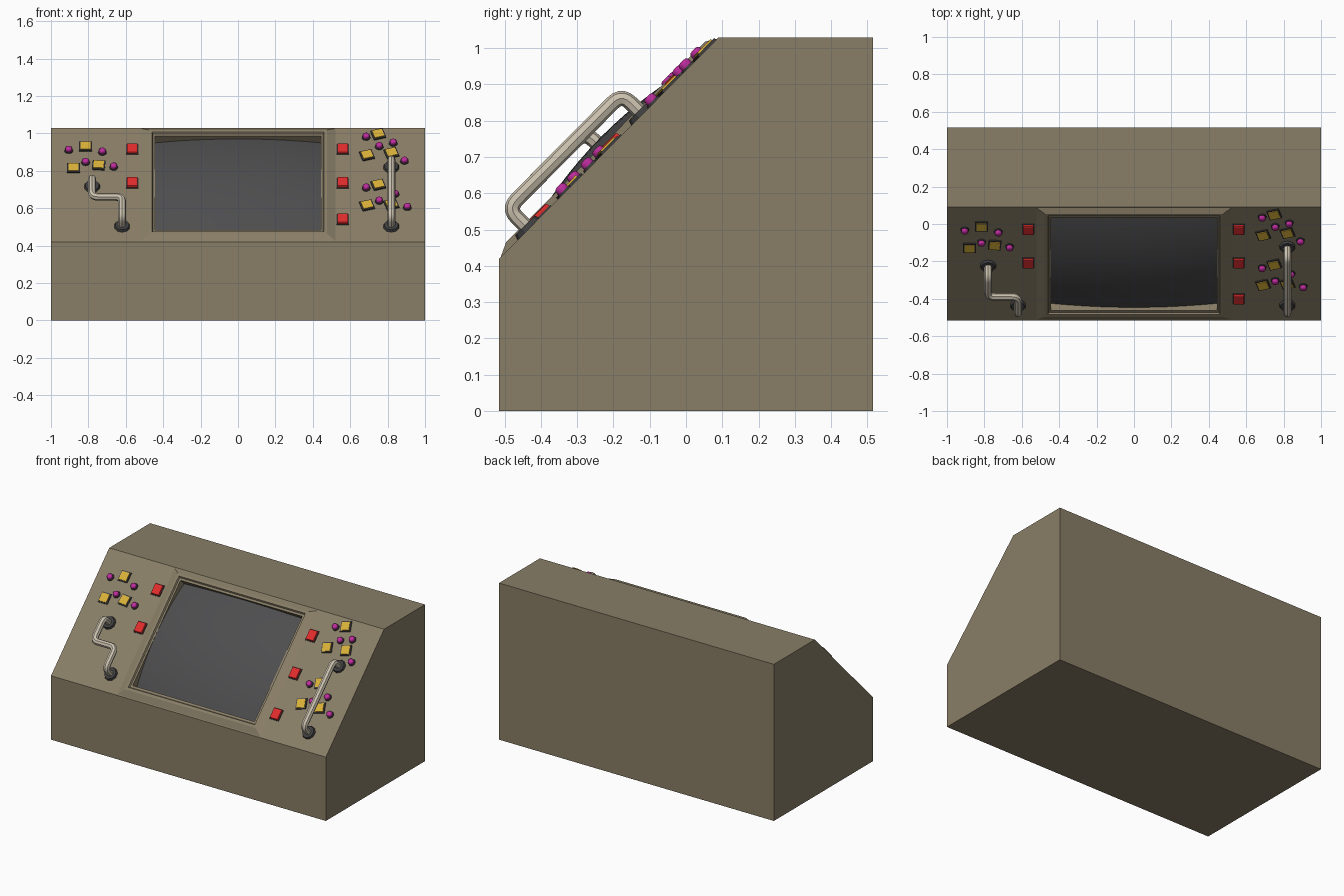
import bpy, bmesh, math
from mathutils import Matrix, Vector

if "Cube" in bpy.data.objects:
    bpy.data.objects.remove(bpy.data.objects["Cube"])

# sloped panel frame: x across, s up the slope, h out of the slope
BOT, TOP = Vector((0, -0.515, 0.42)), Vector((0, 0.09, 1.03))
S = (TOP - BOT).normalized()
X = Vector((1, 0, 0))
N = X.cross(S)
LEN = (TOP - BOT).length
PANEL = Matrix.Translation(BOT) @ Matrix((X, S, N)).transposed().to_4x4()


def material(name, rgb):
    m = bpy.data.materials.new(name)
    m.diffuse_color = (*rgb, 1)
    m.use_nodes = True
    m.node_tree.nodes["Principled BSDF"].inputs["Base Color"].default_value = m.diffuse_color
    return m


TAN = material("khaki_paint", (0.25, 0.208, 0.135))
GLASS = material("dark_glass", (0.075, 0.075, 0.078))
DARK = material("dark_metal", (0.05, 0.05, 0.052))
BEIGE = material("pale_handle", (0.60, 0.54, 0.43))
RED = material("red_button", (0.75, 0.025, 0.025))
YELLOW = material("yellow_button", (0.70, 0.44, 0.04))
PINK = material("magenta_button", (0.50, 0.025, 0.33))


def add(name, bm, mat, matrix=None, smooth=False):
    bmesh.ops.recalc_face_normals(bm, faces=bm.faces)
    me = bpy.data.meshes.new(name)
    bm.to_mesh(me)
    bm.free()
    me.materials.append(mat)
    ob = bpy.data.objects.new(name, me)
    bpy.context.collection.objects.link(ob)
    if matrix:
        ob.matrix_world = matrix
    if smooth:
        for o in bpy.context.selected_objects:
            o.select_set(False)
        ob.select_set(True)
        bpy.context.view_layer.objects.active = ob
        bpy.ops.object.shade_smooth_by_angle(angle=math.radians(40))
    return ob


def on_panel(x, s, h=0, turn=0):
    return PANEL @ Matrix.Translation((x, s, h)) @ Matrix.Rotation(math.radians(turn), 4, 'Z')


def slope_s(z, h=0.01):
    return (z - BOT.z - h * N.z) / S.z


def ring(x, s0, s1, h):
    return [(-x, s0, h), (x, s0, h), (x, s1, h), (-x, s1, h)]


# cabinet, with a rectangular gap in the sloped panel for the screen surround
OUTER = ring(0.52, 0.006, LEN - 0.006, 0)
bm = bmesh.new()
profile = [(-0.515, 0), (0.515, 0), (0.515, 1.03), (0.09, 1.03), (-0.515, 0.42)]
lf = [bm.verts.new((-1, y, z)) for y, z in profile]
rt = [bm.verts.new((1, y, z)) for y, z in profile]
bm.faces.new(lf)
bm.faces.new(rt)
for i in (0, 1, 2, 4):
    j = (i + 1) % 5
    bm.faces.new((lf[i], lf[j], rt[j], rt[i]))
edge = [lf[4], rt[4], rt[3], lf[3]]
hole = [bm.verts.new(PANEL @ Vector(p)) for p in OUTER]
for i in range(4):
    j = (i + 1) % 4
    bm.faces.new((edge[i], edge[j], hole[j], hole[i]))
add("cabinet", bm, TAN)

# screen surround: stepped rings from the panel up to the rim and down into the recess
bm = bmesh.new()
rings = [OUTER,
         ring(0.475, 0.045, 0.825, 0.018),
         ring(0.460, 0.062, 0.810, 0.018),
         ring(0.455, 0.068, 0.804, 0.008),
         ring(0.443, 0.083, 0.790, 0.008),
         ring(0.443, 0.083, 0.790, -0.06)]
prev = None
for r in rings:
    vs = [bm.verts.new(p) for p in r]
    if prev:
        for i in range(4):
            j = (i + 1) % 4
            bm.faces.new((prev[i], prev[j], vs[j], vs[i]))
    prev = vs
add("screen_surround", bm, TAN, PANEL)

# bulging screen
bm = bmesh.new()
bmesh.ops.create_grid(bm, x_segments=20, y_segments=16, size=1)
for v in bm.verts:
    a, b = v.co.x, v.co.y
    v.co = (a * 0.443, 0.4365 + b * 0.3535, 0.037 - 0.052 * b * b - 0.03 * a * a)
add("screen", bm, GLASS, PANEL, True)


def block(name, mat, x, s, size, h0, h1, turn=0, bevel=0):
    bm = bmesh.new()
    bmesh.ops.create_cube(bm, size=1)
    bmesh.ops.scale(bm, vec=(size[0], size[1], h1 - h0), verts=bm.verts)
    bmesh.ops.translate(bm, vec=(0, 0, (h0 + h1) / 2), verts=bm.verts)
    if bevel:
        top = [e for e in bm.edges if all(v.co.z > h1 - 1e-4 for v in e.verts)]
        bmesh.ops.bevel(bm, geom=top, offset=bevel, segments=2, affect='EDGES', profile=0.5)
    add(name, bm, mat, on_panel(x, s, 0, turn))


def disc(name, mat, x, s, r0, r1, h0, h1, sides, dome=0):
    bm = bmesh.new()
    bmesh.ops.create_cone(bm, cap_ends=True, segments=sides, radius1=r0, radius2=r1, depth=h1 - h0)
    bmesh.ops.translate(bm, vec=(0, 0, (h0 + h1) / 2), verts=bm.verts)
    if dome:
        top = [e for e in bm.edges if all(v.co.z > h1 - 1e-4 for v in e.verts)]
        bmesh.ops.bevel(bm, geom=top, offset=dome, segments=3, affect='EDGES', profile=0.5)
    add(name, bm, mat, on_panel(x, s), smooth=bool(dome))


# red square buttons
for x, z in [(-0.565, 0.92), (-0.565, 0.74), (0.56, 0.92), (0.56, 0.74), (0.56, 0.545)]:
    s = slope_s(z)
    block("red_button_base", DARK, x, s, (0.066, 0.076), -0.005, 0.004)
    block("red_button", RED, x, s, (0.058, 0.068), 0, 0.016, bevel=0.006)

# yellow square buttons, tilted on the right side
yellow = [(-0.815, 0.935, 0), (-0.88, 0.82, 0), (-0.745, 0.835, -5),
          (0.75, 1.0, 17), (0.69, 0.888, 17), (0.82, 0.9, 17),
          (0.75, 0.73, 17), (0.69, 0.62, 17), (0.82, 0.625, 17)]
for x, z, turn in yellow:
    s = slope_s(z)
    block("yellow_button_base", DARK, x, s, (0.068, 0.068), -0.005, 0.007, turn)
    block("yellow_button", YELLOW, x, s, (0.054, 0.054), 0, 0.012, turn)

# small round buttons
pink = [(-0.905, 0.915), (-0.725, 0.905), (-0.815, 0.85), (-0.665, 0.825),
        (0.685, 0.985), (0.755, 0.935), (0.83, 0.953), (0.89, 0.857),
        (0.685, 0.713), (0.755, 0.643), (0.84, 0.68), (0.905, 0.61)]
for x, z in pink:
    s = slope_s(z)
    disc("round_button_base", DARK, x, s, 0.024, 0.022, -0.005, 0.006, 16)
    disc("round_button", PINK, x, s, 0.018, 0.018, 0, 0.025, 16, dome=0.010)


def handle(name, pts, radius=0.021, fillet=0.035):
    # tube along a path with rounded corners
    pts = [Vector(p) for p in pts]
    path = [pts[0]]
    for a, b, c in zip(pts, pts[1:], pts[2:]):
        p, q = b + (a - b).normalized() * fillet, b + (c - b).normalized() * fillet
        for k in range(6):
            t = k / 5
            path.append(p * (1 - t) ** 2 + b * 2 * t * (1 - t) + q * t * t)
    path.append(pts[-1])
    cu = bpy.data.curves.new(name, 'CURVE')
    cu.dimensions = '3D'
    cu.bevel_depth, cu.bevel_resolution = radius, 2
    sp = cu.splines.new('POLY')
    sp.points.add(len(path) - 1)
    for sp_pt, p in zip(sp.points, path):
        sp_pt.co = (*p, 1)
    tmp = bpy.data.objects.new(name + "_path", cu)
    me = bpy.data.meshes.new_from_object(tmp)
    bm = bmesh.new()
    bm.from_mesh(me)
    bpy.data.objects.remove(tmp)
    add(name, bm, BEIGE, PANEL, True)
    # round foot plates
    for p in (pts[0], pts[-1]):
        disc(name + "_foot", DARK, p.x, p.y, 0.045, 0.038, -0.005, 0.014, 10)


H = 0.08
handle("right_handle", [(0.82, 0.115, 0), (0.82, 0.115, H), (0.82, 0.56, H), (0.82, 0.56, 0)])
handle("left_handle", [(-0.62, 0.115, 0), (-0.62, 0.115, H), (-0.62, 0.26, H),
                       (-0.78, 0.26, H), (-0.78, 0.415, H), (-0.78, 0.415, 0)])
